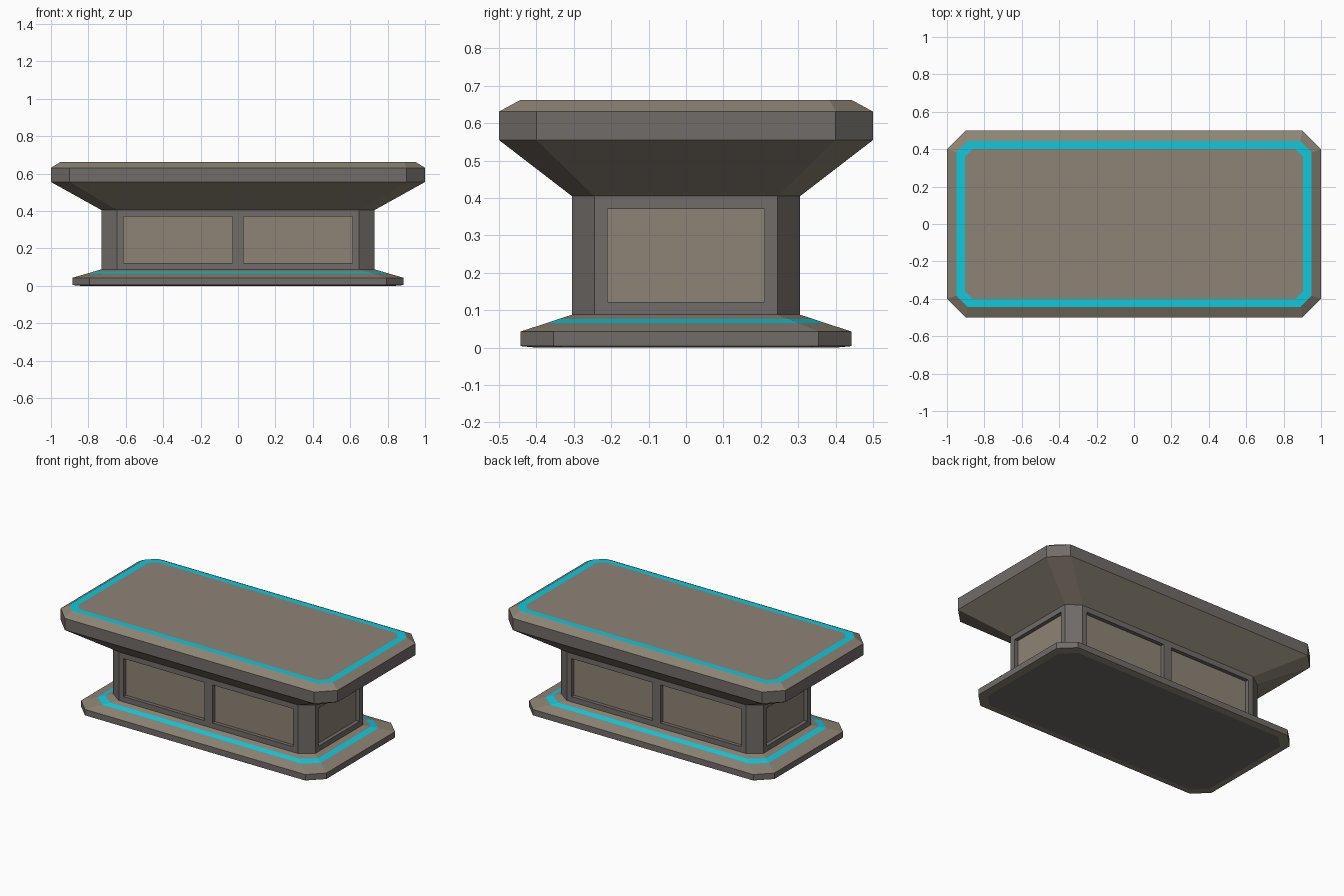
import bpy, bmesh

if "Cube" in bpy.data.objects:
    bpy.data.objects.remove(bpy.data.objects["Cube"])


def material(name, rgb):
    m = bpy.data.materials.new(name)
    m.diffuse_color = (*rgb, 1)
    m.use_nodes = True
    m.node_tree.nodes["Principled BSDF"].inputs["Base Color"].default_value = m.diffuse_color
    return m


GREY, TAN, CYAN = 0, 1, 2
MATS = [material("dark_stone", (0.165, 0.15, 0.14)),
        material("tan_stone", (0.27, 0.23, 0.18)),
        material("cyan_inlay", (0.006, 0.58, 0.7))]


def ring(bm, hx, hy, cx, cy, z):
    """Rectangle with clipped corners, counter-clockwise."""
    pts = [(hx, cy - hy), (hx, hy - cy), (hx - cx, hy), (cx - hx, hy),
           (-hx, hy - cy), (-hx, cy - hy), (cx - hx, -hy), (hx - cx, -hy)]
    return [bm.verts.new((x, y, z)) for x, y in pts]


def loft(sections, bands, bottom=None, top=None):
    """Stack clipped rectangles from low to high, one material per band."""
    bm = bmesh.new()
    rings = [ring(bm, *s) for s in sections]
    for a, b, mat in zip(rings, rings[1:], bands):
        for i in range(8):
            j = (i + 1) % 8
            bm.faces.new((a[i], a[j], b[j], b[i])).material_index = mat
    if bottom is not None:
        bm.faces.new(rings[0][::-1]).material_index = bottom
    if top is not None:
        bm.faces.new(rings[-1]).material_index = top
    return bm


def finish(bm, name):
    bm.normal_update()
    me = bpy.data.meshes.new(name)
    bm.to_mesh(me)
    bm.free()
    for m in MATS:
        me.materials.append(m)
    ob = bpy.data.objects.new(name, me)
    bpy.context.collection.objects.link(ob)


def mix(a, b, t):
    return tuple(p + (q - p) * t for p, q in zip(a, b))


BODY_LOW = (0.73, 0.305, 0.083, 0.06, 0.088)
BODY_HIGH = BODY_LOW[:4] + (0.405,)

# Base plinth with a glowing strip on its slope
foot = (0.885, 0.442, 0.09, 0.088, 0.043)
finish(loft([(0.84, 0.40, 0.08, 0.08, 0.0),
             foot[:4] + (0.004,),
             foot,
             mix(foot, BODY_LOW, 0.52),
             mix(foot, BODY_LOW, 0.75),
             BODY_LOW],
            [TAN, GREY, TAN, CYAN, TAN], bottom=GREY), "base_plinth")

# Pedestal with recessed panels: two on front and back, one on each end
bm = loft([BODY_LOW, BODY_HIGH], [GREY])
bmesh.ops.bisect_plane(bm, geom=bm.verts[:] + bm.edges[:] + bm.faces[:],
                       plane_co=(0, 0, 0), plane_no=(1, 0, 0))
bm.normal_update()
panels = [f for f in bm.faces if max(abs(f.normal.x), abs(f.normal.y)) > 0.99]
bmesh.ops.inset_individual(bm, faces=panels, thickness=0.049)
for f in panels:
    for v in f.verts:
        if abs(v.co.x) < 0.1:
            v.co.x = 0.03 if v.co.x > 0 else -0.03
for f in bmesh.ops.extrude_discrete_faces(bm, faces=panels)["faces"]:
    f.normal_update()
    f.material_index = TAN
    bmesh.ops.translate(bm, verts=f.verts[:], vec=f.normal * -0.025)
finish(bm, "pedestal")

# Table top with flared underside and inlaid border
finish(loft([BODY_HIGH,
             (1.0, 0.5, 0.1, 0.1, 0.555),
             (1.0, 0.5, 0.1, 0.1, 0.631),
             (0.95, 0.443, 0.06, 0.06, 0.662),
             (0.903, 0.402, 0.042, 0.042, 0.662)],
            [TAN, GREY, TAN, CYAN], top=TAN), "table_top")
